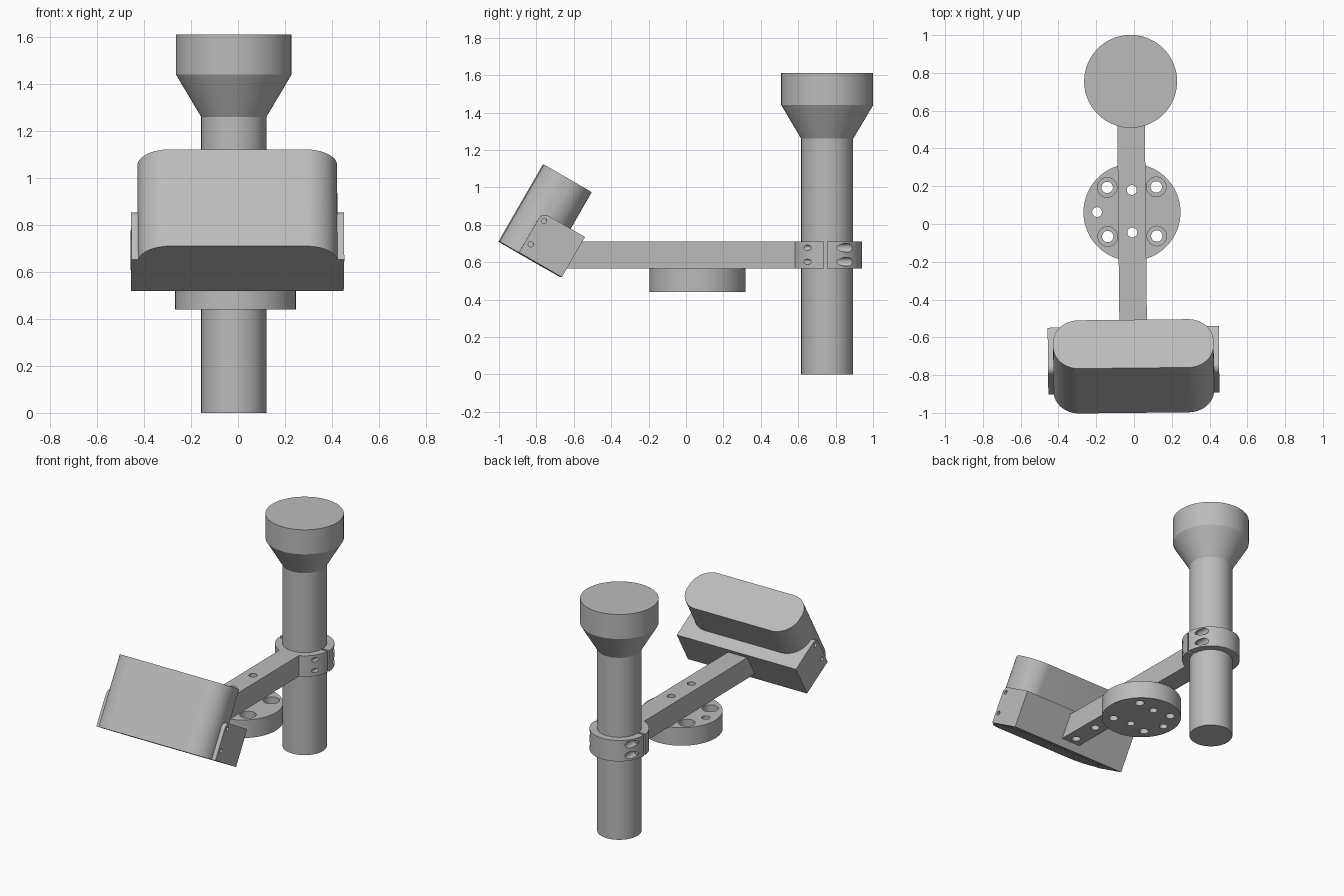
import bpy, bmesh
from math import pi, sin, cos, radians
from mathutils import Matrix, Vector

cube = bpy.data.objects.get("Cube")
if cube:
    bpy.data.objects.remove(cube, do_unlink=True)

grey = bpy.data.materials.new("plain grey")
grey.use_nodes = True
GREY = (0.5, 0.5, 0.5, 1)
grey.diffuse_color = GREY
grey.node_tree.nodes["Principled BSDF"].inputs["Base Color"].default_value = GREY

# The whole assembly sits very slightly turned
PLACE = Matrix.Translation((-0.01, 0, 0)) @ Matrix.Rotation(radians(0.6), 4, 'Z')
# Tilted head frame: x across, y front to back, z along the head
HEAD = Matrix.Translation((0, -1.0, 0.71)) @ Matrix.Rotation(radians(-30), 4, 'X')
# Maps a profile drawn in (y, z) and extruded along x
SIDEWAYS = Matrix(((0, 0, 1, 0), (1, 0, 0, 0), (0, 1, 0, 0), (0, 0, 0, 1)))
ALONG_Y = Matrix.Rotation(-pi / 2, 4, 'X')


def finish(name, bm, matrix):
    bmesh.ops.recalc_face_normals(bm, faces=bm.faces)
    bm.transform(PLACE @ matrix)
    mesh = bpy.data.meshes.new(name)
    bm.to_mesh(mesh)
    bm.free()
    mesh.materials.append(grey)
    ob = bpy.data.objects.new(name, mesh)
    bpy.context.collection.objects.link(ob)
    return ob


def prism(name, points, low, high, matrix=Matrix()):
    bm = bmesh.new()
    face = bm.faces.new([bm.verts.new((x, y, low)) for x, y in points])
    top = bmesh.ops.extrude_face_region(bm, geom=[face])["geom"]
    verts = [v for v in top if isinstance(v, bmesh.types.BMVert)]
    bmesh.ops.translate(bm, verts=verts, vec=(0, 0, high - low))
    return finish(name, bm, matrix)


def arc(cx, cy, r, start, end, n):
    return [(cx + r * cos(radians(start + (end - start) * i / n)),
             cy + r * sin(radians(start + (end - start) * i / n))) for i in range(n + 1)]


def cylinder(name, r, low, high, matrix=Matrix(), n=64):
    return prism(name, arc(0, 0, r, 0, 360, n)[:-1], low, high, matrix)


def lathe(name, profile, matrix, n=72):
    bm = bmesh.new()
    verts = [bm.verts.new((r, 0, z)) for r, z in profile]
    edges = [bm.edges.new(pair) for pair in zip(verts, verts[1:])]
    bmesh.ops.spin(bm, geom=verts + edges, axis=(0, 0, 1), cent=(0, 0, 0),
                   angle=2 * pi, steps=n)
    bmesh.ops.remove_doubles(bm, verts=bm.verts, dist=0.0005)
    return finish(name, bm, matrix)


def cut(ob, cutters):
    bpy.context.view_layer.objects.active = ob
    for cutter in cutters:
        mod = ob.modifiers.new("cut", 'BOOLEAN')
        mod.operation = 'DIFFERENCE'
        mod.solver = 'EXACT'
        mod.object = cutter
        bpy.ops.object.modifier_apply(modifier=mod.name)
        bpy.data.objects.remove(cutter, do_unlink=True)


def drill(r, x, y, low, high):
    return cylinder("drill", r, low, high, Matrix.Translation((x, y, 0)), 32)


BASE, TOP = 0.565, 0.71
POST = Matrix.Translation((0, 0.755, 0))

# Post with flared cap
post = lathe("post", [(0, 0), (0.139, 0), (0.139, 1.26), (0.246, 1.44),
                      (0.246, 1.61), (0, 1.61)], POST)

# Split clamp around the post, with bolt holes and bolt head pockets
clamp = cylinder("clamp", 0.187, BASE, TOP, POST)
gap = prism("gap", [(-1, 0.737), (1, 0.737), (1, 0.752), (-1, 0.752)], 0.5, 0.8)
holes = [gap]
for side in (-1, 1):
    for z in (0.602, 0.677):
        at = Matrix.Translation((side * 0.156, 0, z))
        holes.append(cylinder("pocket", 0.024, 0.785, 1, at @ ALONG_Y, 32))
        at = Matrix.Translation((side * 0.152, 0, z))
        holes.append(cylinder("bolt_hole", 0.014, 0.5, 0.9, at @ ALONG_Y, 32))
cut(clamp, holes)

# Arm, with its front end cut to the slope of the head
arm = prism("arm", [(-0.65, BASE), (0.65, BASE), (0.65, TOP), (-0.566, TOP)],
            -0.073, 0.073, SIDEWAYS)
cut(arm, [drill(0.026, 0, y, 0.4, 0.8) for y in (0.18, -0.045)]
    + [drill(0.028, 0, y, 0.5, 0.63) for y in (-0.4, -0.59)])

# Round mounting flange under the arm
flange = cylinder("mounting_flange", 0.257, 0.44, BASE, Matrix.Translation((0, 0.062, 0)))
holes = [drill(0.026, x, y, 0.3, 0.7) for x, y in ((-0.185, 0.065), (0, 0.18), (0, -0.045))]
for x in (-0.13, 0.13):
    for y in (-0.065, 0.195):
        holes += [drill(0.03, x, y, 0.3, 0.7), drill(0.052, x, y, 0.51, 0.7)]
cut(flange, holes)

# Head body: a rounded slab
R = 0.135
outline = []
for cx, cy, start in ((0.425 - R, 0.295 - R, 0), (R - 0.425, 0.295 - R, 90),
                      (R - 0.425, R, 180), (0.425 - R, R, 270)):
    outline += arc(cx, cy, R, start, start + 90, 16)
head = prism("head_body", outline, 0, 0.475, HEAD)

# Cradle holding the head, with screw holes in its sides
cradle_profile = [(0.118, 0.001), (0.382, 0.001), (0.382, 0.249)]
cradle_profile += arc(0.158, 0.209, 0.04, 90, 180, 8)
cradle = prism("head_cradle", cradle_profile, -0.453, 0.453, HEAD @ SIDEWAYS)
cut(cradle, [cylinder("screw_hole", 0.014, low, low + 0.06,
                      HEAD @ SIDEWAYS @ Matrix.Translation((0.15, v, 0)), 24)
             for v in (0.07, 0.213) for low in (-0.48, 0.42)])

# Smooth the round walls, keep the edges crisp
bpy.ops.object.select_all(action='DESELECT')
for ob in (post, clamp, arm, flange, head, cradle):
    ob.select_set(True)
bpy.context.view_layer.objects.active = post
bpy.ops.object.shade_smooth_by_angle(angle=radians(25))
